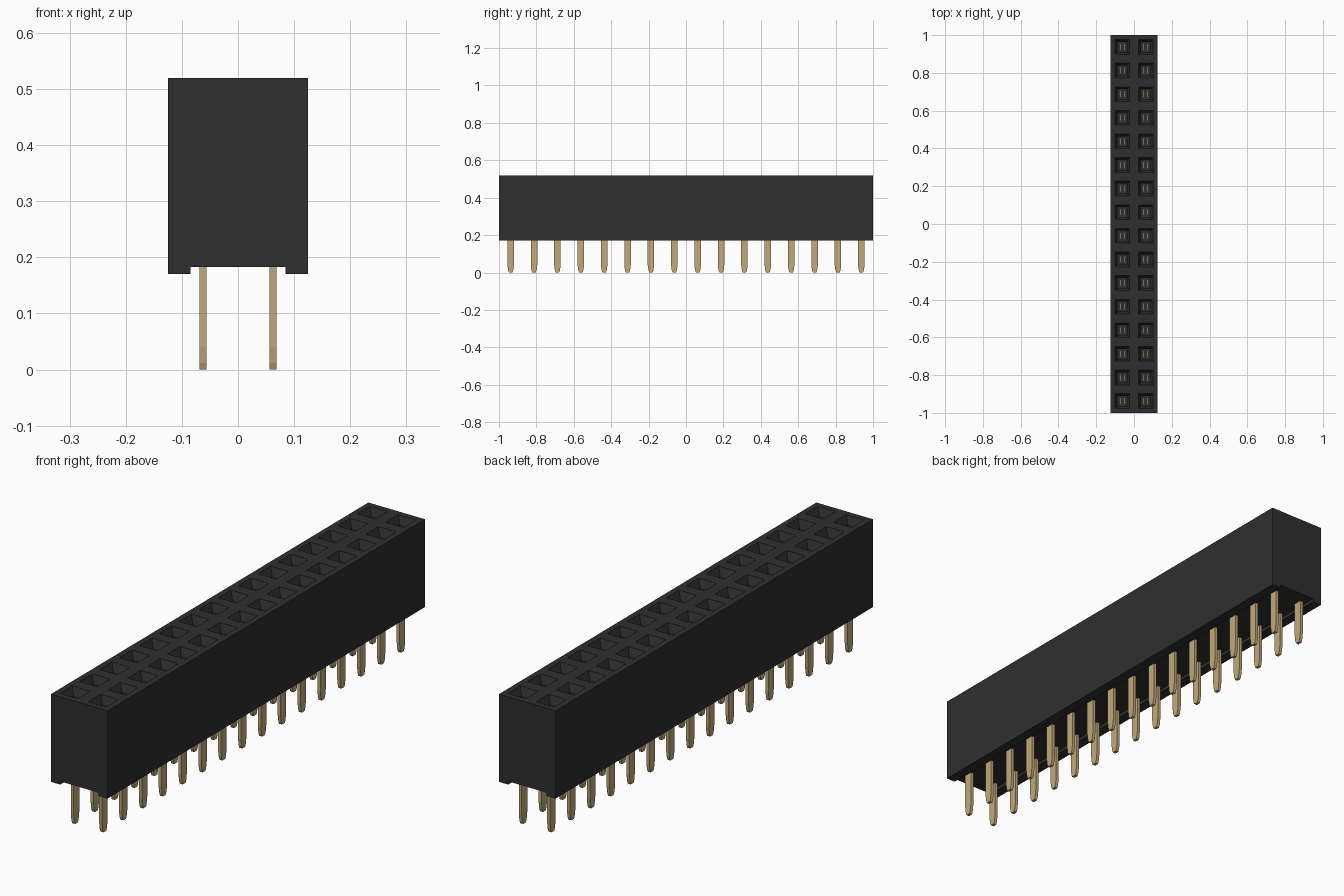
import bpy
import bmesh

if "Cube" in bpy.data.objects:
    bpy.data.objects.remove(bpy.data.objects["Cube"], do_unlink=True)

PITCH, ROWS = 0.125, 16
TOP, BASE, ROOF = 0.52, 0.17, 0.183      # housing top, feet, underside of channel
CENTRES = [(x, (i - (ROWS - 1) / 2) * PITCH)
           for x in (-PITCH / 2, PITCH / 2) for i in range(ROWS)]


def material(name, rgb, roughness):
    m = bpy.data.materials.new(name)
    m.use_nodes = True
    m.diffuse_color = (*rgb, 1)
    bsdf = m.node_tree.nodes["Principled BSDF"]
    bsdf.inputs["Base Color"].default_value = (*rgb, 1)
    bsdf.inputs["Roughness"].default_value = roughness
    return m


black = material("black plastic", (0.028, 0.028, 0.028), 0.6)
gold = material("gold metal", (0.54, 0.40, 0.19), 0.5)


def finish(bm, name, mat):
    bmesh.ops.remove_doubles(bm, verts=bm.verts, dist=1e-5)
    bmesh.ops.recalc_face_normals(bm, faces=bm.faces)
    me = bpy.data.meshes.new(name)
    bm.to_mesh(me)
    bm.free()
    me.materials.append(mat)
    ob = bpy.data.objects.new(name, me)
    bpy.context.collection.objects.link(ob)
    return ob


def loft(bm, cx, cy, rings, cap_start=True, cap_end=True):
    """Join rectangular rings given as (half x, half y, z)."""
    loops = [[bm.verts.new((cx + sx * hx, cy + sy * hy, z))
              for sx, sy in ((-1, -1), (1, -1), (1, 1), (-1, 1))]
             for hx, hy, z in rings]
    for a, b in zip(loops, loops[1:]):
        for i in range(4):
            j = (i + 1) % 4
            bm.faces.new((a[i], a[j], b[j], b[i]))
    if cap_start:
        bm.faces.new(loops[0])
    if cap_end:
        bm.faces.new(loops[-1])


# Housing: channelled profile run along y, closed on top by socket cells
bm = bmesh.new()
profile = [(-0.125, TOP), (-0.125, BASE), (-0.085, BASE), (-0.085, ROOF),
           (0.085, ROOF), (0.085, BASE), (0.125, BASE), (0.125, TOP)]
front = [bm.verts.new((x, -1, z)) for x, z in profile]
back = [bm.verts.new((x, 1, z)) for x, z in profile]
for i in range(len(profile) - 1):
    bm.faces.new((front[i], front[i + 1], back[i + 1], back[i]))
bm.faces.new(front)
bm.faces.new(back)
half = PITCH / 2
for cx, cy in CENTRES:
    loft(bm, cx, cy, [(half, half, TOP), (0.039, 0.039, TOP),
                      (0.025, 0.027, TOP - 0.03), (0.025, 0.027, 0.25)],
         cap_start=False)
finish(bm, "socket_housing", black)

# Solder pins: flat blades tapering to blunt tips
bm = bmesh.new()
for cx, cy in CENTRES:
    loft(bm, cx, cy, [(0.0065, 0.009, 0), (0.0065, 0.0135, 0.012),
                      (0.0065, 0.0175, 0.04), (0.0065, 0.0175, 0.2)])
finish(bm, "solder_pins", gold)

# Spring contacts: a pair of leaves inside each socket
bm = bmesh.new()
for cx, cy in CENTRES:
    for side in (-1, 1):
        loft(bm, cx + side * 0.011, cy, [(0.004, 0.018, 0.24), (0.004, 0.018, 0.475)])
finish(bm, "spring_contacts", gold)
